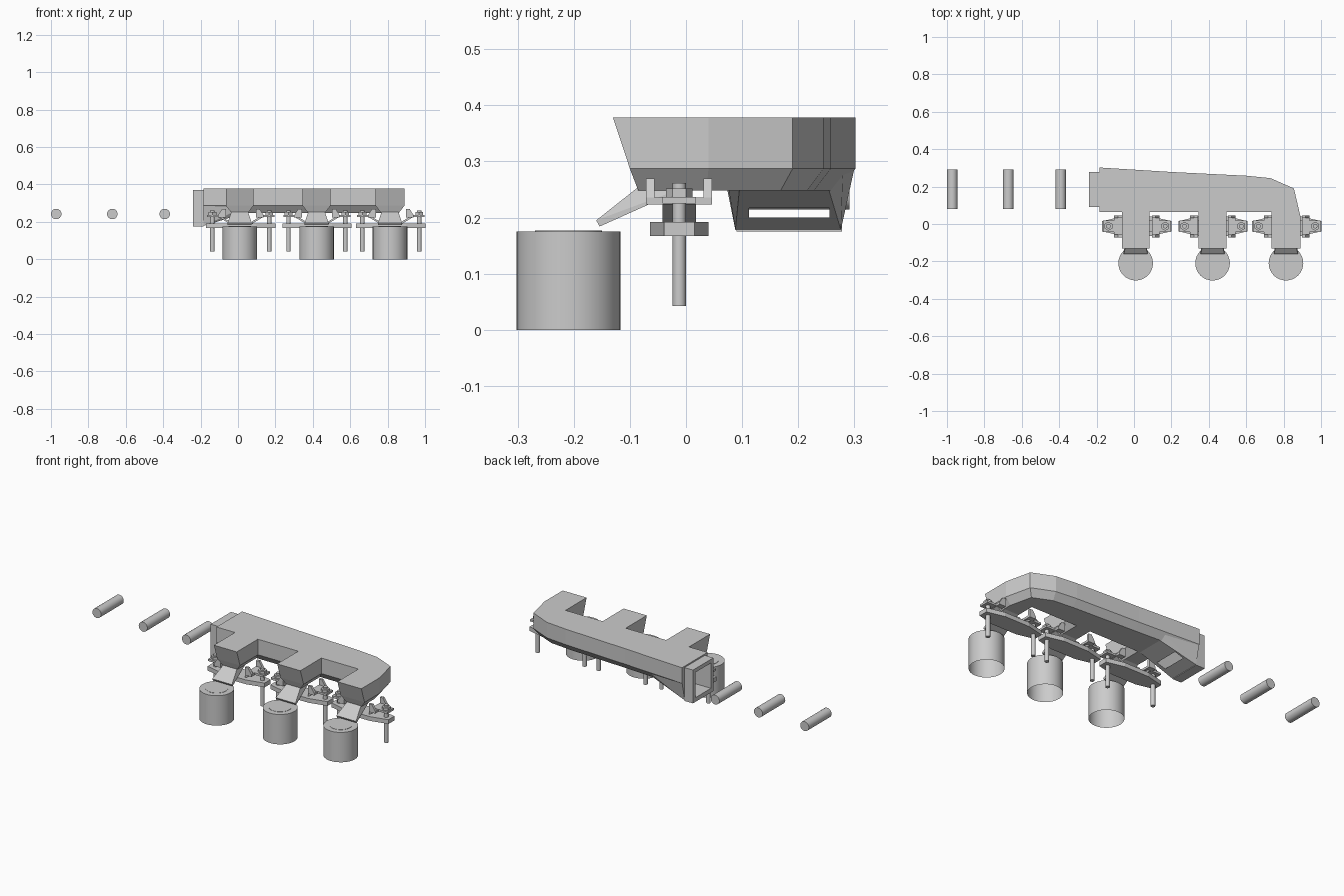
import bpy, bmesh, math
from mathutils import Vector

if "Cube" in bpy.data.objects:
    bpy.data.objects.remove(bpy.data.objects["Cube"])


def finish(bm, name):
    bmesh.ops.recalc_face_normals(bm, faces=bm.faces)
    me = bpy.data.meshes.new(name)
    bm.to_mesh(me)
    bm.free()
    ob = bpy.data.objects.new(name, me)
    bpy.context.collection.objects.link(ob)
    return ob


def loft(name, rings):
    """Join matching closed rings of points and cap both ends."""
    bm = bmesh.new()
    vs = [[bm.verts.new(p) for p in r] for r in rings]
    n = len(vs[0])
    for a, b in zip(vs, vs[1:]):
        for i in range(n):
            j = (i + 1) % n
            bm.faces.new((a[i], a[j], b[j], b[i]))
    bm.faces.new(vs[0])
    bm.faces.new(vs[-1])
    return finish(bm, name)


def hull(name, pts):
    bm = bmesh.new()
    for p in pts:
        bm.verts.new(p)
    bmesh.ops.convex_hull(bm, input=bm.verts)
    return finish(bm, name)


def box(name, x, y, z):
    return hull(name, [(a, b, c) for a in x for b in y for c in z])


def cyl(name, r, loc, depth, sides=32, rot=(0, 0, 0), cap=True):
    bpy.ops.mesh.primitive_cylinder_add(vertices=sides, radius=r, depth=depth,
                                        location=loc, rotation=rot)
    ob = bpy.context.object
    ob.name = name
    if not cap:  # leave the underside open
        bm = bmesh.new()
        bm.from_mesh(ob.data)
        low = [f for f in bm.faces if f.normal.z < -0.9]
        bmesh.ops.delete(bm, geom=low, context='FACES_ONLY')
        bm.to_mesh(ob.data)
        bm.free()
    if sides > 8:
        bpy.ops.object.shade_smooth_by_angle(angle=math.radians(40))
    return ob


def inset(pts, d):
    """Mitred inward offset of a counter-clockwise outline."""
    out = []
    for i, p in enumerate(pts):
        p = Vector(p)
        a = (p - Vector(pts[i - 1])).normalized()
        b = (Vector(pts[(i + 1) % len(pts)]) - p).normalized()
        na, nb = Vector((-a.y, a.x)), Vector((-b.y, b.x))
        m = (na + nb) / (1 + na.dot(nb))
        out.append(tuple(p + m * d))
    return out


# Plenum with three runner arms: top outline, lower rim, inset bottom
outline = [(-0.185, 0.065), (-0.065, 0.065), (-0.065, -0.13), (0.083, -0.13),
           (0.083, 0.065), (0.345, 0.065), (0.345, -0.13), (0.495, -0.13),
           (0.495, 0.065), (0.735, 0.065), (0.735, -0.13), (0.89, -0.13),
           (0.89, 0.04), (0.855, 0.19), (0.73, 0.245), (0.6, 0.258),
           (0.2, 0.278), (-0.185, 0.302)]


def ring(d, z, tip):
    pts = inset(outline, d)
    return [(-0.185 if o[0] < -0.18 else p[0], tip if o[1] < -0.1 else p[1], z)
            for p, o in zip(pts, outline)]


body = loft("plenum_body", [ring(0, 0.378, -0.13), ring(0, 0.287, -0.1),
                            ring(0.03, 0.248, -0.085)])

# Inlet: sloping underside and open square flange
inlet = hull("inlet_transition",
             [(-0.185, 0.088, 0.178), (-0.185, 0.276, 0.178),
              (-0.185, 0.066, 0.287), (-0.185, 0.30, 0.287),
              (0.04, 0.095, 0.248), (0.04, 0.255, 0.248),
              (0.05, 0.07, 0.287), (0.05, 0.28, 0.287)])
flange = box("inlet_flange", (-0.24, -0.184), (0.09, 0.278), (0.175, 0.37))
cutter = box("inlet_cutter", (-0.3, -0.06), (0.112, 0.256), (0.2, 0.348))
cutter.hide_render = True
cutter.hide_viewport = True
for ob in (body, inlet, flange):
    m = ob.modifiers.new("opening", 'BOOLEAN')
    m.object = cutter
    m.operation = 'DIFFERENCE'
    m.solver = 'EXACT'

YC = -0.012
for k, (cx, bx) in enumerate(((0.009, 0.015), (0.42, 0.422), (0.8125, 0.817)), 1):
    # Sleeve with open bottom, and a fine disc on its lid
    cyl(f"sleeve_{k}", 0.0925, (cx, -0.2095, 0.0875), 0.175, cap=False)
    cyl(f"sleeve_disc_{k}", 0.06, (cx, -0.2095, 0.1755), 0.002)

    # Sloped spout under the runner, flaring toward the tip
    hull(f"spout_{k}", [(cx + s * w, y, z) for s in (-1, 1) for w, y, z in
                        ((0.064, -0.16, 0.195), (0.064, -0.154, 0.184),
                         (0.045, -0.088, 0.252), (0.04, 0.02, 0.262))])

    # Long mounting plate with tapered ends
    prof = [(-0.185, -0.027), (-0.08, -0.052), (0.08, -0.052), (0.185, -0.027),
            (0.185, 0.027), (0.08, 0.052), (-0.08, 0.052), (-0.185, 0.027)]
    loft(f"mount_plate_{k}", [[(bx + x, YC + y, z) for x, y in prof]
                              for z in (0.167, 0.192)])

    for s, side in ((-1, "left"), (1, "right")):
        px = bx + s * 0.152
        # Bolt, washer and clamp pad
        cyl(f"bolt_{side}_{k}", 0.012, (px, YC, 0.152), 0.22, 16)
        cyl(f"bolt_nut_{side}_{k}", 0.024, (px, YC, 0.244), 0.015, 6)
        box(f"clamp_pad_{side}_{k}", (px - s * 0.045, px + s * 0.028),
            (YC - 0.03, YC + 0.03), (0.225, 0.237))
        # Sloped clamp arm running down to the plate
        hull(f"clamp_arm_{side}_{k}",
             [(bx + s * x, YC + y, z) for y in (-0.03, 0.03) for x, z in
              ((0.118, 0.237), (0.118, 0.225), (0.06, 0.202), (0.06, 0.19))])
        # Cross piece with two upright lugs
        x0, x1 = bx + s * 0.122, bx + s * 0.08
        box(f"clamp_cross_{side}_{k}", (x0, x1), (-0.071, 0.046), (0.223, 0.236))
        for y, end in ((-0.071, "front"), (0.031, "back")):
            hull(f"clamp_lug_{end}_{side}_{k}",
                 [(bx + s * x, yy, z) for yy in (y, y + 0.015) for x, z in
                  ((0.122, 0.235), (0.08, 0.235), (0.1, 0.27), (0.08, 0.27))])

# Loose pins lying beside the inlet
for k, x in enumerate((-0.972, -0.672, -0.392), 1):
    cyl(f"loose_pin_{k}", 0.028, (x, 0.186, 0.242), 0.21, 24,
        (math.pi / 2, 0, 0))
